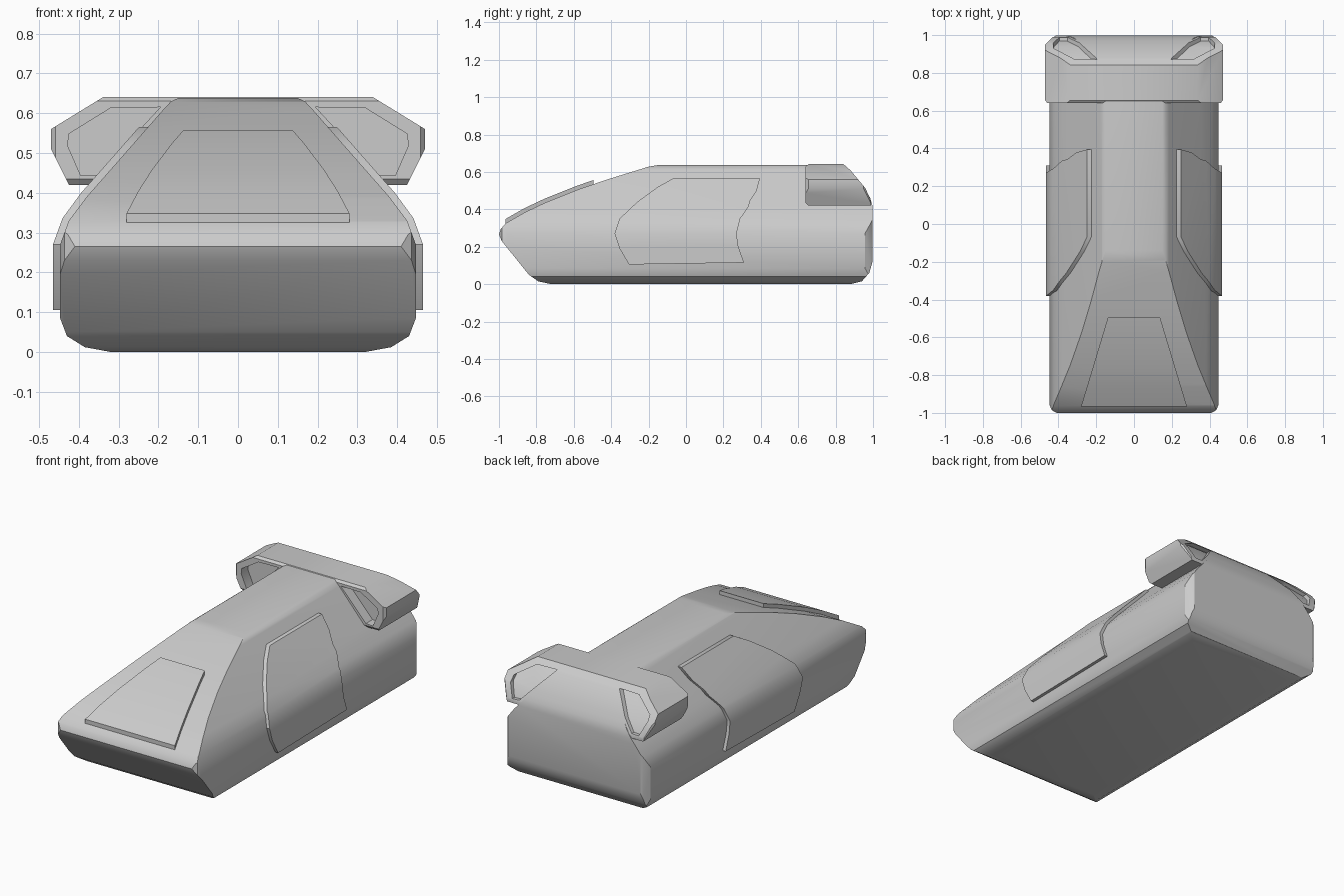
import bpy, bmesh
from math import radians

if "Cube" in bpy.data.objects:
    bpy.data.objects.remove(bpy.data.objects["Cube"])


def prism(name, pts, axis, lo, hi):
    """Extrude a 2D outline along an axis: x -> (y,z), y -> (x,z), z -> (x,y)."""
    place = {'x': lambda a, b, t: (t, a, b),
             'y': lambda a, b, t: (a, t, b),
             'z': lambda a, b, t: (a, b, t)}[axis]
    bm = bmesh.new()
    rings = [[bm.verts.new(place(a, b, t)) for a, b in pts] for t in (lo, hi)]
    n = len(pts)
    for r in rings:
        bm.faces.new(r)
    for i in range(n):
        j = (i + 1) % n
        bm.faces.new((rings[0][i], rings[0][j], rings[1][j], rings[1][i]))
    bmesh.ops.recalc_face_normals(bm, faces=bm.faces)
    me = bpy.data.meshes.new(name)
    bm.to_mesh(me)
    bm.free()
    ob = bpy.data.objects.new(name, me)
    bpy.context.collection.objects.link(ob)
    return ob


def apply(ob, mod):
    bpy.context.view_layer.objects.active = ob
    bpy.ops.object.modifier_apply(modifier=mod.name)


def boolean(ob, other, op):
    m = ob.modifiers.new('bool', 'BOOLEAN')
    m.operation, m.object, m.solver = op, other, 'EXACT'
    apply(ob, m)
    bpy.data.objects.remove(other, do_unlink=True)


def mirror(ob):
    apply(ob, ob.modifiers.new('mirror', 'MIRROR'))


def smooth(ob, angle=32):
    bpy.ops.object.select_all(action='DESELECT')
    ob.select_set(True)
    bpy.context.view_layer.objects.active = ob
    bpy.ops.object.shade_smooth_by_angle(angle=radians(angle))


def sym(half):
    return half + [(-x, z) for x, z in reversed(half)]


# Body: side, front and plan outlines intersected
hood_line = [(-0.965, 0.325), (-0.86, 0.385), (-0.75, 0.437), (-0.58, 0.505), (-0.42, 0.56)]
side = [(-0.72, 0), (0.88, 0), (0.94, 0.015), (0.98, 0.06), (0.997, 0.12), (0.997, 0.42),
        (0.985, 0.46), (0.955, 0.515), (0.875, 0.61), (0.835, 0.638), (-0.14, 0.638),
        (-0.20, 0.628)] + hood_line[::-1] + [
        (-0.99, 0.295), (-1.0, 0.265), (-0.985, 0.23), (-0.84, 0.05), (-0.79, 0.015)]
front = sym([(0.32, -0.01), (0.32, 0), (0.385, 0.012), (0.43, 0.04), (0.447, 0.085),
             (0.447, 0.27), (0.425, 0.33), (0.38, 0.39), (0.185, 0.612), (0.168, 0.63),
             (0.145, 0.64), (0.145, 0.65)])
plan = sym([(0.41, -1.02), (0.41, -1.0), (0.436, -0.985), (0.448, -0.955),
            (0.448, 0.955), (0.425, 0.99), (0.41, 1.0), (0.41, 1.02)])
body = prism('body', side, 'x', -0.5, 0.5)
boolean(body, prism('front_cut', front, 'y', -1.1, 1.1), 'INTERSECT')
boolean(body, prism('plan_cut', plan, 'z', -0.1, 0.8), 'INTERSECT')

# Rear wing with a pod at each end
wing = prism('wing', sym([(0.355, 0.42), (0.425, 0.42), (0.47, 0.51), (0.47, 0.56),
                          (0.338, 0.641)]), 'y', 0.6, 1.05)
wing_side = [(0.64, 0.435), (0.655, 0.418), (0.99, 0.418), (0.99, 0.44), (0.96, 0.512),
             (0.88, 0.608), (0.838, 0.645), (0.66, 0.645), (0.64, 0.63)]
boolean(wing, prism('wing_side', wing_side, 'x', -0.5, 0.5), 'INTERSECT')
wing_plan = sym([(0.45, 0.63), (0.475, 0.66), (0.475, 0.945), (0.42, 1.0)])
boolean(wing, prism('wing_plan', wing_plan, 'z', 0.3, 0.8), 'INTERSECT')
boolean(body, wing, 'UNION')

# Pod recesses, front and rear
inset = [(0.195, 0.615), (0.32, 0.613), (0.425, 0.548), (0.428, 0.518), (0.395, 0.443),
         (0.352, 0.445)]
intake = prism('intake_cut', inset, 'y', 0.58, 0.70)
mirror(intake)
boolean(body, intake, 'DIFFERENCE')
vent = prism('vent_cut', inset, 'y', 0.7, 1.1)
slope = [(0.97, 0.40), (0.97, 0.44), (0.94, 0.505), (0.86, 0.597), (0.82, 0.63),
         (0.82, 0.70), (1.2, 0.70), (1.2, 0.40)]
boolean(vent, prism('vent_slope', slope, 'x', -0.1, 0.5), 'INTERSECT')
mirror(vent)
boolean(body, vent, 'DIFFERENCE')
smooth(body)

# Raised hood panel following the nose
top = [(y - 0.006, z + 0.02) for y, z in [(-1.0, 0.305)] + hood_line]
low = [(y, z - 0.03) for y, z in [(-1.0, 0.335)] + hood_line]
hood = prism('hood_panel', top + low[::-1], 'x', -0.35, 0.35)
boolean(hood, prism('hood_plan', sym([(0.28, -0.965), (0.138, -0.495)]), 'z', 0, 1), 'INTERSECT')
smooth(hood)

# Raised door panels wrapping over the shoulder
shell = [(0.43, 0.08), (0.465, 0.08), (0.465, 0.27), (0.441, 0.336), (0.394, 0.40),
         (0.19, 0.632), (0.16, 0.605), (0.36, 0.38), (0.41, 0.32), (0.43, 0.26)]
outline = [(-0.305, 0.105), (-0.355, 0.19), (-0.382, 0.27), (-0.355, 0.35), (-0.26, 0.44),
           (-0.15, 0.52), (-0.07, 0.565), (0.395, 0.565), (0.378, 0.50), (0.342, 0.445),
           (0.335, 0.415), (0.29, 0.35), (0.27, 0.27), (0.28, 0.2), (0.31, 0.115)]
door = prism('door_panels', shell, 'y', -0.5, 0.5)
boolean(door, prism('door_outline', outline, 'x', 0.05, 0.6), 'INTERSECT')
mirror(door)
smooth(door)
